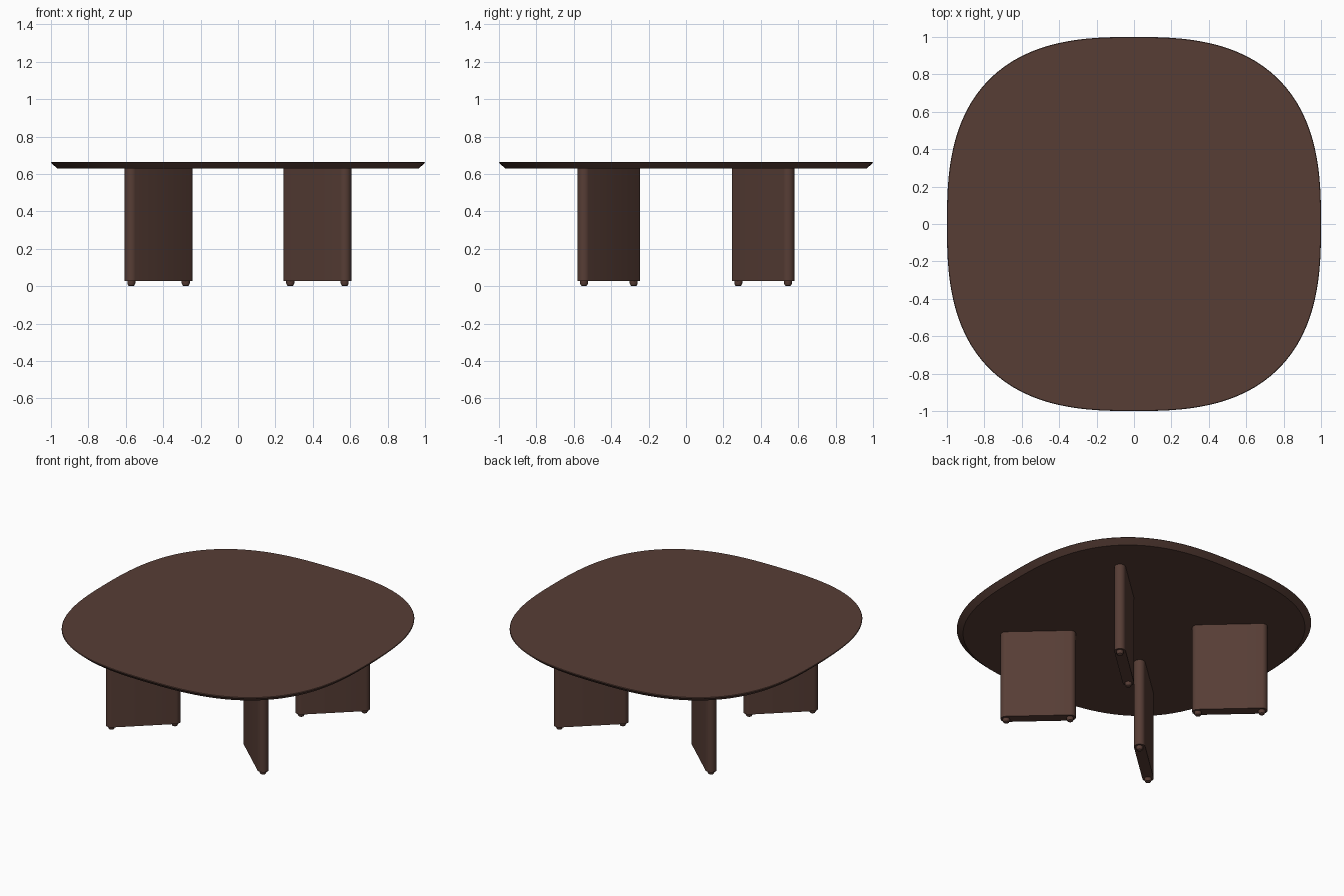
import bpy, bmesh
from math import sin, cos, pi, atan2, copysign

cube = bpy.data.objects.get("Cube")
if cube:
    bpy.data.objects.remove(cube)

# One dark stained wood colour
wood = bpy.data.materials.new("dark brown wood")
wood.use_nodes = True
colour = (0.095, 0.047, 0.036, 1)
wood.diffuse_color = colour
shader = wood.node_tree.nodes["Principled BSDF"]
shader.inputs["Base Color"].default_value = colour
shader.inputs["Roughness"].default_value = 0.6


def loft(name, rings):
    """Skin a stack of equal-length rings and cap both ends."""
    bm = bmesh.new()
    loops = [[bm.verts.new(p) for p in ring] for ring in rings]
    n = len(loops[0])
    for low, high in zip(loops, loops[1:]):
        for i in range(n):
            j = (i + 1) % n
            bm.faces.new((low[i], low[j], high[j], high[i]))
    bm.faces.new(loops[0][::-1])
    bm.faces.new(loops[-1])
    mesh = bpy.data.meshes.new(name)
    bm.to_mesh(mesh)
    bm.free()
    mesh.materials.append(wood)
    obj = bpy.data.objects.new(name, mesh)
    bpy.context.collection.objects.link(obj)
    bpy.ops.object.select_all(action="DESELECT")
    obj.select_set(True)
    bpy.context.view_layer.objects.active = obj
    bpy.ops.object.shade_smooth_by_angle(angle=0.5)
    return obj


def squircle(size, z, power=2.7, steps=128):
    """Soft square outline."""
    ring = []
    for i in range(steps):
        c, s = cos(2 * pi * i / steps), sin(2 * pi * i / steps)
        r = size / (abs(c) ** power + abs(s) ** power) ** (1 / power)
        ring.append((r * c, r * s, z))
    return ring


def capsule(cx, cy, angle, half, radius, z, steps=32):
    """Slab outline with round ends, turned to the given angle."""
    ring = []
    for i in range(steps):
        t = 2 * pi * (i + 0.5) / steps
        u = radius * cos(t) + copysign(half, cos(t))
        v = radius * sin(t)
        ring.append((cx + u * cos(angle) - v * sin(angle),
                     cy + u * sin(angle) + v * cos(angle), z))
    return ring


# Tabletop with an undercut edge
loft("tabletop", [squircle(0.965, 0.628), squircle(0.995, 0.655),
                  squircle(1.0, 0.66), squircle(0.997, 0.664)])

# Four slab legs on the diagonals, each on two small feet
HALF, RADIUS, LEG_BOTTOM = 0.197, 0.035, 0.027
for sx, side in ((1, "left"), (-1, "right")):
    for sy, end in ((-1, "front"), (1, "back")):
        cx, cy = sx * 0.425, sy * 0.4125
        angle = atan2(sy * 0.675, sx * 0.74)
        loft(f"{end}_{side}_leg",
             [capsule(cx, cy, angle, HALF, RADIUS, z) for z in (LEG_BOTTOM, 0.63)])
        for k, place in ((1, "outer"), (-1, "inner")):
            fx, fy = cx + k * HALF * cos(angle), cy + k * HALF * sin(angle)
            loft(f"{end}_{side}_{place}_foot",
                 [capsule(fx, fy, 0, 0, r, z, 16) for r, z in
                  ((0.01, 0), (0.017, 0.004), (0.022, 0.015), (0.022, 0.029))])
